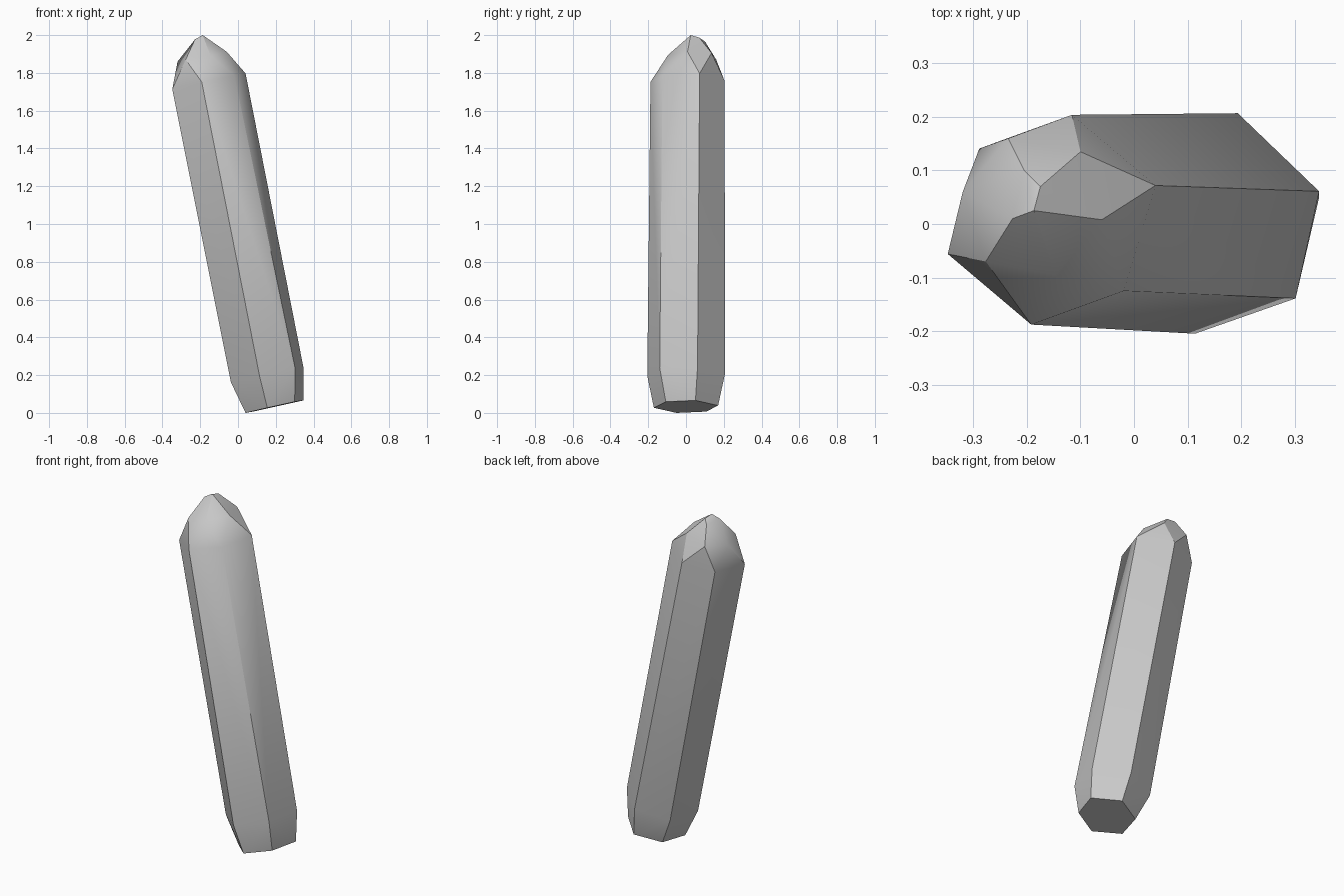
import bpy
import bmesh
import math
from mathutils import Vector

cube = bpy.data.objects.get("Cube")
if cube:
    bpy.data.objects.remove(cube, do_unlink=True)

# Grey stone
stone = bpy.data.materials.new("grey_stone")
stone.use_nodes = True
grey = (0.58, 0.58, 0.58, 1)
stone.diffuse_color = grey
stone.node_tree.nodes["Principled BSDF"].inputs["Base Color"].default_value = grey


def opposed(center, half):
    """Six-sided ring: three corners and their mirror images through the centre."""
    c = Vector(center)
    offsets = [Vector(h) for h in half]
    return [c + o for o in offsets] + [c - o for o in offsets]


# Tilted foot, leaning shaft, and shoulder below the point
foot = opposed((0.19, 0.0, 0.033),
               [(-0.15, -0.05, -0.033), (-0.035, -0.17, -0.006), (0.11, -0.107, 0.026)])
shaft_low = opposed((0.154, 0.001, 0.203),
                    [(-0.192, -0.06, -0.04), (-0.04, -0.206, -0.007), (0.148, -0.14, 0.035)])
shaft_high = opposed((-0.154, 0.008, 1.755),
                     [(-0.194, -0.064, -0.042), (-0.038, -0.196, -0.003), (0.135, -0.133, 0.03)])
foot[3].x = 0.346

# Cut facets of the point, one above each shaft side, then the small crest
facets = [(-0.277, -0.07, 1.87), (-0.147, -0.095, 1.895), (-0.06, 0.008, 1.912),
          (-0.10, 0.135, 1.905), (-0.235, 0.16, 1.87), (-0.32, 0.06, 1.86)]
crest = [(-0.187, 0.025, 2.0), (-0.227, 0.01, 1.978),
         (-0.175, 0.07, 1.987), (-0.205, 0.10, 1.967)]

bm = bmesh.new()
for point in foot + shaft_low + shaft_high + facets + crest:
    bm.verts.new(point)
hull = bmesh.ops.convex_hull(bm, input=bm.verts)
loose = [v for v in bm.verts if not v.link_faces]
bmesh.ops.delete(bm, geom=loose, context="VERTS")

# Merge the nearly flat triangles into clean crystal faces
bmesh.ops.dissolve_limit(bm, angle_limit=math.radians(2),
                         verts=bm.verts, edges=bm.edges)
bmesh.ops.recalc_face_normals(bm, faces=bm.faces)

mesh = bpy.data.meshes.new("crystal_shard")
bm.to_mesh(mesh)
bm.free()
mesh.materials.append(stone)
shard = bpy.data.objects.new("crystal_shard", mesh)
bpy.context.collection.objects.link(shard)

# Soft shading across shallow facets, crisp main edges
bpy.ops.object.select_all(action="DESELECT")
shard.select_set(True)
bpy.context.view_layer.objects.active = shard
bpy.ops.object.shade_smooth_by_angle(angle=math.radians(30))
